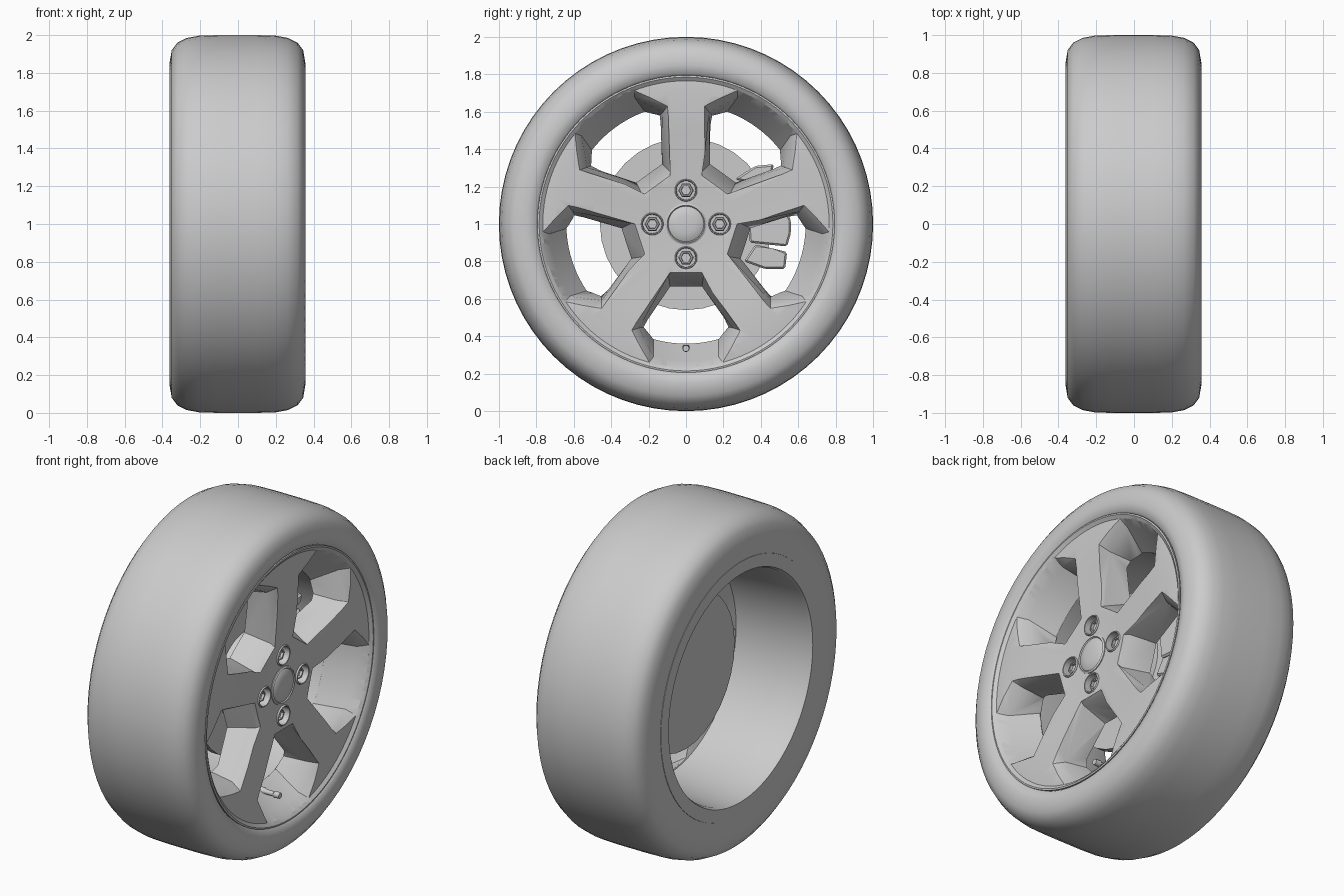
import bpy, bmesh
from math import sin, cos, pi, radians, hypot, asin
from mathutils import Vector, Matrix

cube = bpy.data.objects.get("Cube")
if cube:
    bpy.data.objects.remove(cube)

grey = bpy.data.materials.new("plain grey")
grey.use_nodes = True
grey.diffuse_color = (0.6, 0.6, 0.6, 1)
grey.node_tree.nodes["Principled BSDF"].inputs["Base Color"].default_value = (0.6, 0.6, 0.6, 1)
AXLE = Vector((0, 0, 1))


def finish(name, bm, angle=30):
    """Turn a bmesh, built around the axle, into a shaded object."""
    bmesh.ops.recalc_face_normals(bm, faces=bm.faces)
    mesh = bpy.data.meshes.new(name)
    bm.to_mesh(mesh)
    bm.free()
    obj = bpy.data.objects.new(name, mesh)
    obj.location = AXLE
    bpy.context.collection.objects.link(obj)
    mesh.materials.append(grey)
    smooth(obj, angle)
    return obj


def smooth(obj, angle=30):
    bpy.ops.object.select_all(action='DESELECT')
    obj.select_set(True)
    bpy.context.view_layer.objects.active = obj
    bpy.ops.object.shade_smooth_by_angle(angle=radians(angle))


def skin(bm, rings, caps=True):
    """Bridge rings of points; optionally close both ends."""
    loops = [[bm.verts.new(p) for p in ring] for ring in rings]
    n = len(loops[0])
    for a, b in zip(loops, loops[1:]):
        for i in range(n):
            j = (i + 1) % n
            bm.faces.new((a[i], a[j], b[j], b[i]))
    if caps:
        bm.faces.new(loops[0])
        bm.faces.new(loops[-1])


def circle(x, r, n, y=0, z=0):
    return [(x, y + r * cos(2 * pi * i / n), z + r * sin(2 * pi * i / n)) for i in range(n)]


def lathe(bm, profile, n, y=0, z=0, closed=False):
    """Turn (radius, x) points around the x direction."""
    skin(bm, [circle(x, r, n, y, z) for r, x in profile], not closed)
    if closed:
        bmesh.ops.remove_doubles(bm, verts=bm.verts, dist=1e-5)


# Tyre
side = [(0.85, 0.357), (0.92, 0.345), (0.96, 0.315), (0.985, 0.265), (0.997, 0.2), (1.0, 0.1)]
tyre = [(0.74, 0.25), (0.795, 0.335), (0.803, 0.345)] + side
tyre += [(r, -x - 0.006) for r, x in reversed(side)]
tyre += [(0.755, -0.36), (0.735, -0.3), (0.74, 0.25)]
bm = bmesh.new()
lathe(bm, tyre, 72, closed=True)
finish("tyre", bm, 40)

# Rim: dished face, outer barrel and rear flange
rim = [(0.1, 0.295), (0.24, 0.3), (0.5, 0.325), (0.7, 0.335), (0.765, 0.33),
       (0.785, 0.345), (0.794, 0.343), (0.79, 0.28), (0.76, 0.12), (0.71, 0.05),
       (0.71, -0.3), (0.754, -0.33), (0.754, -0.362), (0.68, -0.362), (0.67, -0.34),
       (0.66, -0.15), (0.647, 0.0), (0.645, 0.12), (0.55, 0.16), (0.26, 0.12), (0.1, 0.12)]
bm = bmesh.new()
lathe(bm, rim, 96)
wheel = finish("alloy_rim", bm)


# Cutter for five tapered windows and four bolt bores
def window_ring(x, hub, mid, outer):
    radius = hypot(*outer)
    end = asin(outer[1] / radius)
    half = [hub, mid]
    half += [(radius * cos(end * t / 5), radius * sin(end * t / 5)) for t in range(5, 0, -1)]
    pts = half + [(radius, 0)] + [(d, -w) for d, w in reversed(half)]
    return [Vector((x, w, -d)) for d, w in pts]


wide = ((0.245, 0.07), (0.57, 0.295), (0.745, 0.2))
middle = ((0.27, 0.095), (0.555, 0.25), (0.71, 0.175))
narrow = ((0.335, 0.085), (0.55, 0.225), (0.615, 0.175))
rings = [window_ring(0.45, *wide), window_ring(0.34, *wide), window_ring(0.275, *middle),
         window_ring(0.13, *narrow), window_ring(-0.02, *narrow)]
bolts = [(0.18 * cos(i * pi / 2), 0.18 * sin(i * pi / 2)) for i in range(4)]
bm = bmesh.new()
for i in range(5):
    turn = Matrix.Rotation(2 * pi * i / 5, 3, 'X')
    skin(bm, [[turn @ p for p in ring] for ring in rings])
for y, z in bolts:
    lathe(bm, [(0.052, 0.4), (0.052, 0.235)], 24, y, z)
cutter = finish("window_cutter", bm)
cutter.hide_render = True

cut = wheel.modifiers.new("windows", 'BOOLEAN')
cut.operation = 'DIFFERENCE'
cut.solver = 'EXACT'
cut.object = cutter
bevel = wheel.modifiers.new("soft_edges", 'BEVEL')
bevel.width = 0.006
bevel.segments = 2
bevel.limit_method = 'ANGLE'
bevel.angle_limit = radians(35)
bpy.context.view_layer.update()
graph = bpy.context.evaluated_depsgraph_get()
carved = bpy.data.meshes.new_from_object(wheel.evaluated_get(graph))
wheel.modifiers.clear()
wheel.data = carved
smooth(wheel)
bpy.data.objects.remove(cutter)

# Centre cap
bm = bmesh.new()
lathe(bm, [(0.11, 0.28), (0.11, 0.3), (0.1, 0.306), (0.095, 0.3), (0.09, 0.304),
           (0.05, 0.311), (0.015, 0.313)], 40)
finish("centre_cap", bm)

# Hex bolts with a raised collar round each bore
for i, (y, z) in enumerate(bolts):
    bm = bmesh.new()
    lathe(bm, [(0.05, 0.24), (0.06, 0.24), (0.06, 0.302), (0.057, 0.307),
               (0.052, 0.305), (0.05, 0.24)], 24, y, z, closed=True)
    finish(f"bolt_collar_{i + 1}", bm)
    bm = bmesh.new()
    lathe(bm, [(0.042, 0.23), (0.042, 0.275), (0.036, 0.282), (0.028, 0.282), (0.026, 0.268)], 6, y, z)
    finish(f"wheel_bolt_{i + 1}", bm)

# Brake disc with its mounting hat
bm = bmesh.new()
lathe(bm, [(0.46, 0.0), (0.46, 0.05), (0.26, 0.05), (0.24, 0.125)], 32)
finish("brake_disc", bm)


# Brake caliper: body, lower carrier and upper bracket
def plate(name, outline, back, front):
    bm = bmesh.new()
    skin(bm, [[(x, y, z) for y, z in outline] for x in (back, front)])
    bmesh.ops.bevel(bm, geom=bm.edges[:], offset=0.01, segments=1, affect='EDGES')
    finish(name, bm)


plate("caliper_body", [(0.34, -0.1), (0.54, -0.12), (0.56, -0.05), (0.56, 0.02),
                       (0.5, 0.16), (0.44, 0.24), (0.32, 0.16)], -0.07, 0.1)
plate("caliper_carrier", [(0.31, -0.2), (0.42, -0.24), (0.53, -0.24), (0.54, -0.15),
                          (0.46, -0.13), (0.37, -0.11)], -0.04, 0.11)
plate("caliper_bracket", [(0.26, 0.24), (0.33, 0.22), (0.46, 0.27), (0.47, 0.32), (0.37, 0.31)],
      -0.04, 0.1)
plate("caliper_bridge", [(0.34, 0.1), (0.48, 0.1), (0.46, 0.28), (0.32, 0.26)], -0.04, 0.07)

# Valve stem
bm = bmesh.new()
lathe(bm, [(0.022, 0.14), (0.02, 0.17), (0.014, 0.19), (0.014, 0.24), (0.019, 0.245), (0.017, 0.28)],
      12, 0, -0.665)
finish("valve_stem", bm)
